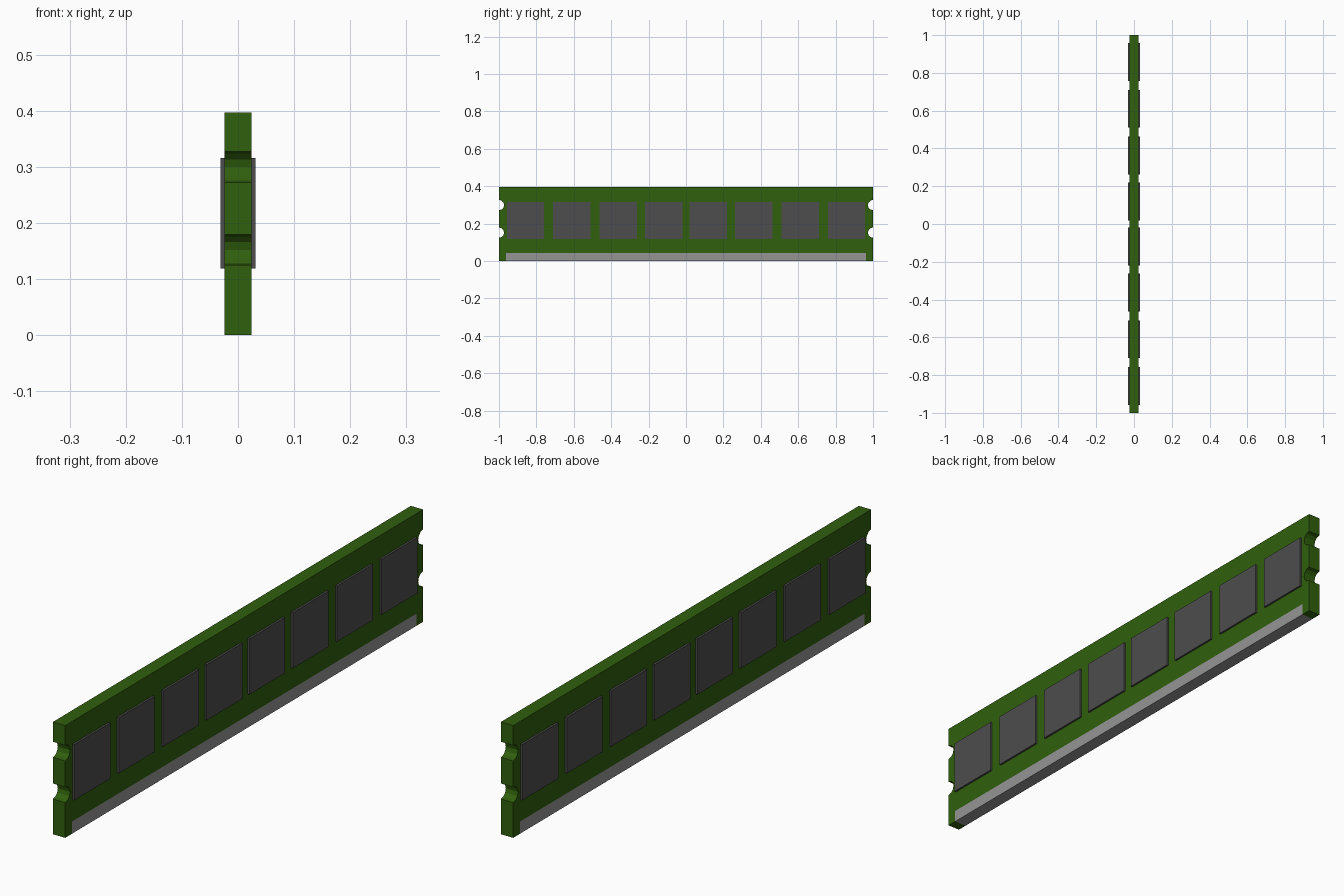
import bpy, bmesh, math

if "Cube" in bpy.data.objects:
    bpy.data.objects.remove(bpy.data.objects["Cube"])

HALF_T = 0.024      # board half thickness
HEIGHT = 0.397
STRIP_Y, STRIP_Z = 0.963, 0.043


def material(name, rgb):
    m = bpy.data.materials.new(name)
    m.diffuse_color = (*rgb, 1)
    m.use_nodes = True
    m.node_tree.nodes["Principled BSDF"].inputs["Base Color"].default_value = m.diffuse_color
    return m


def plate(name, outline, half_t, mat):
    """Extrude a (y, z) outline along x, centred on x = 0."""
    bm = bmesh.new()
    face = bm.faces.new([bm.verts.new((-half_t, y, z)) for y, z in outline])
    ext = bmesh.ops.extrude_face_region(bm, geom=[face])
    verts = [g for g in ext["geom"] if isinstance(g, bmesh.types.BMVert)]
    bmesh.ops.translate(bm, verts=verts, vec=(2 * half_t, 0, 0))
    bmesh.ops.recalc_face_normals(bm, faces=bm.faces)
    me = bpy.data.meshes.new(name)
    bm.to_mesh(me)
    bm.free()
    me.materials.append(mat)
    ob = bpy.data.objects.new(name, me)
    bpy.context.collection.objects.link(ob)
    return ob


def rect(y0, y1, z0, z1):
    return [(y0, z0), (y1, z0), (y1, z1), (y0, z1)]


green = material("board_green", (0.03, 0.115, 0.004))
dark = material("chip_grey", (0.075, 0.075, 0.075))
silver = material("contact_grey", (0.3, 0.3, 0.3))

# Board: right half of the outline, with two round notches, then mirrored
right = [(STRIP_Y, STRIP_Z), (STRIP_Y, 0), (1, 0)]
for zc in (0.152, 0.2995):
    for i in range(7):
        a = math.radians(-90 + 30 * i)
        right.append((1 - 0.0275 * math.cos(a), zc + 0.0275 * math.sin(a)))
right.append((1, HEIGHT))
plate("circuit_board", right + [(-y, z) for y, z in reversed(right)], HALF_T, green)

# Edge contact strip, flush in the bottom of the board
plate("contact_strip", rect(-STRIP_Y, STRIP_Y, 0, STRIP_Z), HALF_T, silver)

# Memory chips, standing slightly proud on both faces
for i, y in enumerate((0.119, 0.362, 0.61, 0.858)):
    for side, s in (("right", 1), ("left", -1)):
        for face, d in (("front", 1), ("back", -1)):
            chip = plate(f"chip_{face}_{side}_{i + 1}",
                         rect(s * y - 0.1, s * y + 0.1, 0.119, 0.316), 0.005, dark)
            chip.location.x = d * 0.026
